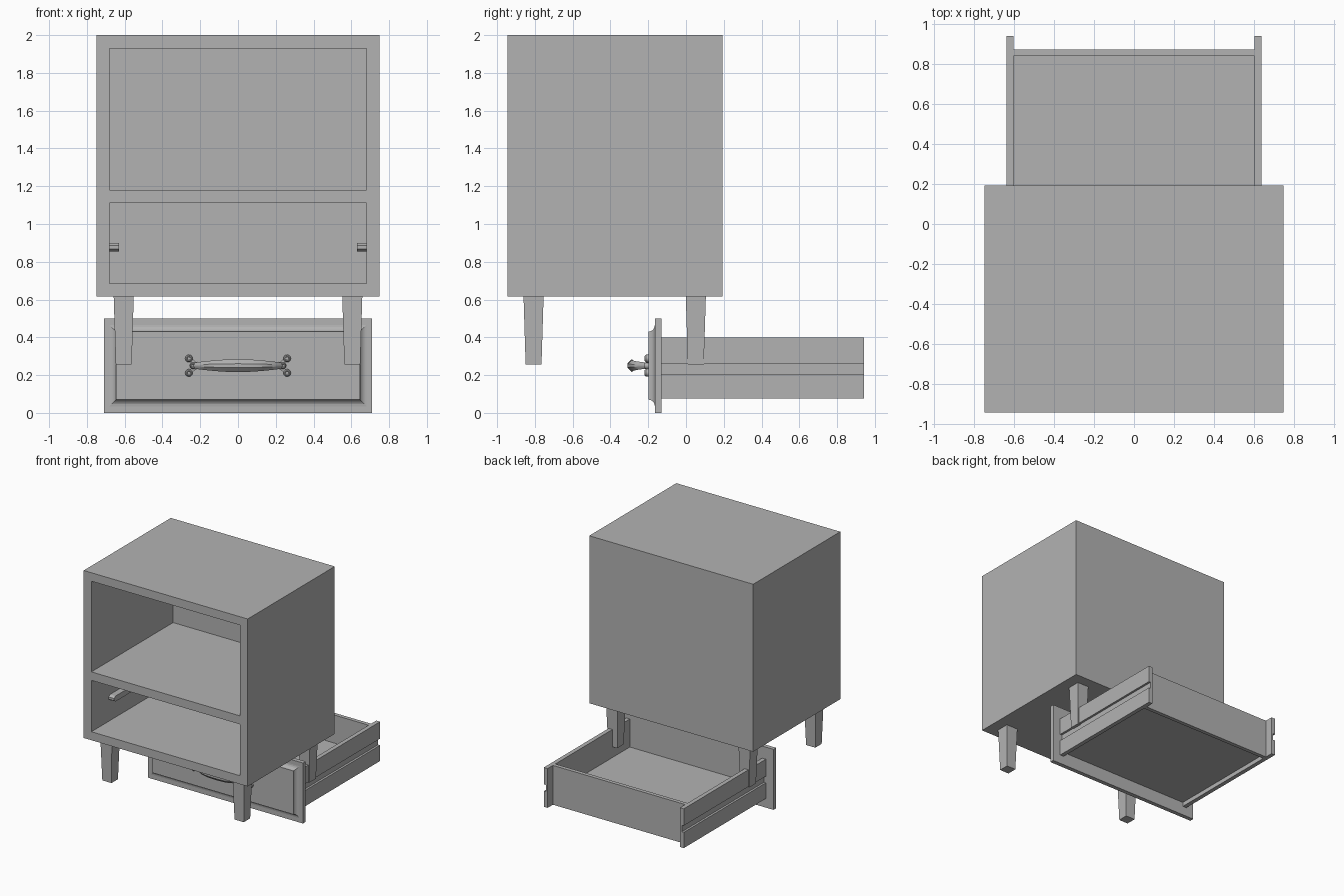
import bpy, bmesh, math
from mathutils import Vector

old = bpy.data.objects.get("Cube")
if old:
    bpy.data.objects.remove(old, do_unlink=True)

grey = bpy.data.materials.new("plain grey")
grey.use_nodes = True
GREY = (0.45, 0.45, 0.45, 1)
grey.diffuse_color = GREY
grey.node_tree.nodes["Principled BSDF"].inputs["Base Color"].default_value = GREY


def finish(name, bm):
    bmesh.ops.recalc_face_normals(bm, faces=bm.faces[:])
    mesh = bpy.data.meshes.new(name)
    bm.to_mesh(mesh)
    bm.free()
    mesh.materials.append(grey)
    obj = bpy.data.objects.new(name, mesh)
    bpy.context.collection.objects.link(obj)
    return obj


def loft(name, rings):
    """Skin a list of equal-length point rings and cap both ends."""
    bm = bmesh.new()
    loops = [[bm.verts.new(p) for p in ring] for ring in rings]
    for a, b in zip(loops, loops[1:]):
        for i in range(len(a)):
            j = (i + 1) % len(a)
            bm.faces.new((a[i], a[j], b[j], b[i]))
    bm.faces.new(loops[0])
    bm.faces.new(loops[-1])
    return finish(name, bm)


def rect(x0, x1, y0, y1, z):
    return [(x0, y0, z), (x1, y0, z), (x1, y1, z), (x0, y1, z)]


def box(name, x0, x1, y0, y1, z0, z1):
    return loft(name, [rect(x0, x1, y0, y1, z0), rect(x0, x1, y0, y1, z1)])


def extrude_x(name, profile, x0, x1):
    return loft(name, [[(x, y, z) for y, z in profile] for x in (x0, x1)])


def smooth(obj):
    bpy.ops.object.select_all(action='DESELECT')
    bpy.context.view_layer.objects.active = obj
    obj.select_set(True)
    bpy.ops.object.shade_smooth_by_angle(angle=math.radians(35))


# Cabinet: a solid block with two compartments cut from the front
FRONT, BACK = -0.945, 0.193
cabinet = box("cabinet_body", -0.75, 0.75, FRONT, BACK, 0.615, 2.0)
bpy.context.view_layer.objects.active = cabinet
for z0, z1 in ((0.685, 1.11), (1.18, 1.93)):
    cutter = box("compartment_cutter", -0.68, 0.68, FRONT - 0.1, BACK - 0.07, z0, z1)
    cutter.hide_render = True
    mod = cabinet.modifiers.new("compartment", 'BOOLEAN')
    mod.operation = 'DIFFERENCE'
    mod.solver = 'EXACT'
    mod.object = cutter
    bpy.ops.object.modifier_apply(modifier=mod.name)
    bpy.data.objects.remove(cutter, do_unlink=True)

# Tapered legs
for side, sx in (("right", -0.605), ("left", 0.605)):
    for end, cy in (("front", -0.807), ("back", 0.052)):
        loft(f"{end}_{side}_leg",
             [rect(sx - r, sx + r, cy - r, cy + r, z)
              for r, z in ((0.042, 0.255), (0.053, 0.615))])

# Drawer runners and drawer sides, mirrored
runner = [(-0.70, 0.855), (BACK - 0.07, 0.855), (BACK - 0.07, 0.90),
          (-0.70, 0.90), (-0.72, 0.887), (-0.72, 0.868)]
for side, s in (("right", -1), ("left", 1)):
    extrude_x(f"{side}_runner", runner, s * 0.63, s * 0.68)
    # Side board with a groove along its outer face
    section = [(0.605, 0.075), (0.64, 0.075), (0.64, 0.205), (0.622, 0.205),
               (0.622, 0.26), (0.64, 0.26), (0.64, 0.40), (0.605, 0.40)]
    loft(f"drawer_{side}_side", [[(s * x, y, z) for x, z in section]
                                 for y in (-0.13, 0.943)])

# Drawer back and floor
box("drawer_back", -0.605, 0.605, 0.843, 0.875, 0.075, 0.40)
box("drawer_floor", -0.605, 0.605, -0.13, 0.843, 0.11, 0.168)

# Drawer front: flat board, then a concave cove up to a raised field
steps = [(0.71, 0.25, -0.13), (0.71, 0.25, -0.165)]
for i in range(6):
    a = math.radians(90 * i / 5)
    inset = 0.035 * math.sin(a)
    steps.append((0.68 - inset, 0.215 - inset, -0.165 - 0.033 * (1 - math.cos(a))))
loft("drawer_front", [[(-w, y, 0.25 - h), (w, y, 0.25 - h),
                       (w, y, 0.25 + h), (-w, y, 0.25 + h)] for w, h, y in steps])

# Handle grip: a bowed hexagonal bar, thickest in the middle
rings = []
N = 16
for i in range(N + 1):
    t = -1 + 2 * i / N
    bulge = math.cos(t * math.pi / 2)
    x = 0.235 * t
    y = -0.205 - 0.08 * (1 - t ** 4)
    h, d = 0.016 + 0.018 * bulge, 0.012 + 0.014 * bulge
    rings.append([(x, y - d, 0.25 - h * 0.3), (x, y - d, 0.25 + h * 0.3),
                  (x, y - d * 0.1, 0.25 + h), (x, y + d, 0.25 + h * 0.4),
                  (x, y + d, 0.25 - h * 0.4), (x, y - d * 0.1, 0.25 - h)])
smooth(loft("handle_grip", rings))


def stud(name, x, z, r):
    """Round stepped boss on the drawer front with a small dished centre."""
    profile = [(r, -0.195), (r, -0.211), (r * 0.7, -0.219),
               (r * 0.5, -0.219), (r * 0.4, -0.214)]
    smooth(loft(name, [[(x + q * math.cos(a), y, z + q * math.sin(a))
                        for a in (k * math.tau / 12 for k in range(12))]
                       for q, y in profile]))


# Handle feet: three studs joined by short slanted arms
for side, s in (("right", -1), ("left", 1)):
    stud(f"handle_{side}_inner_stud", s * 0.238, 0.25, 0.018)
    for label, v in (("upper", 1), ("lower", -1)):
        tip = Vector((s * 0.26, 0.25 + v * 0.038))
        stud(f"handle_{side}_{label}_stud", tip.x, tip.y, 0.02)
        root = Vector((s * 0.215, 0.25))
        across = (tip - root).normalized().orthogonal() * 0.01
        quad = [root - across, tip - across, tip + across, root + across]
        loft(f"handle_{side}_{label}_arm",
             [[(p.x, y, p.y) for p in quad] for y in (-0.195, -0.21)])
